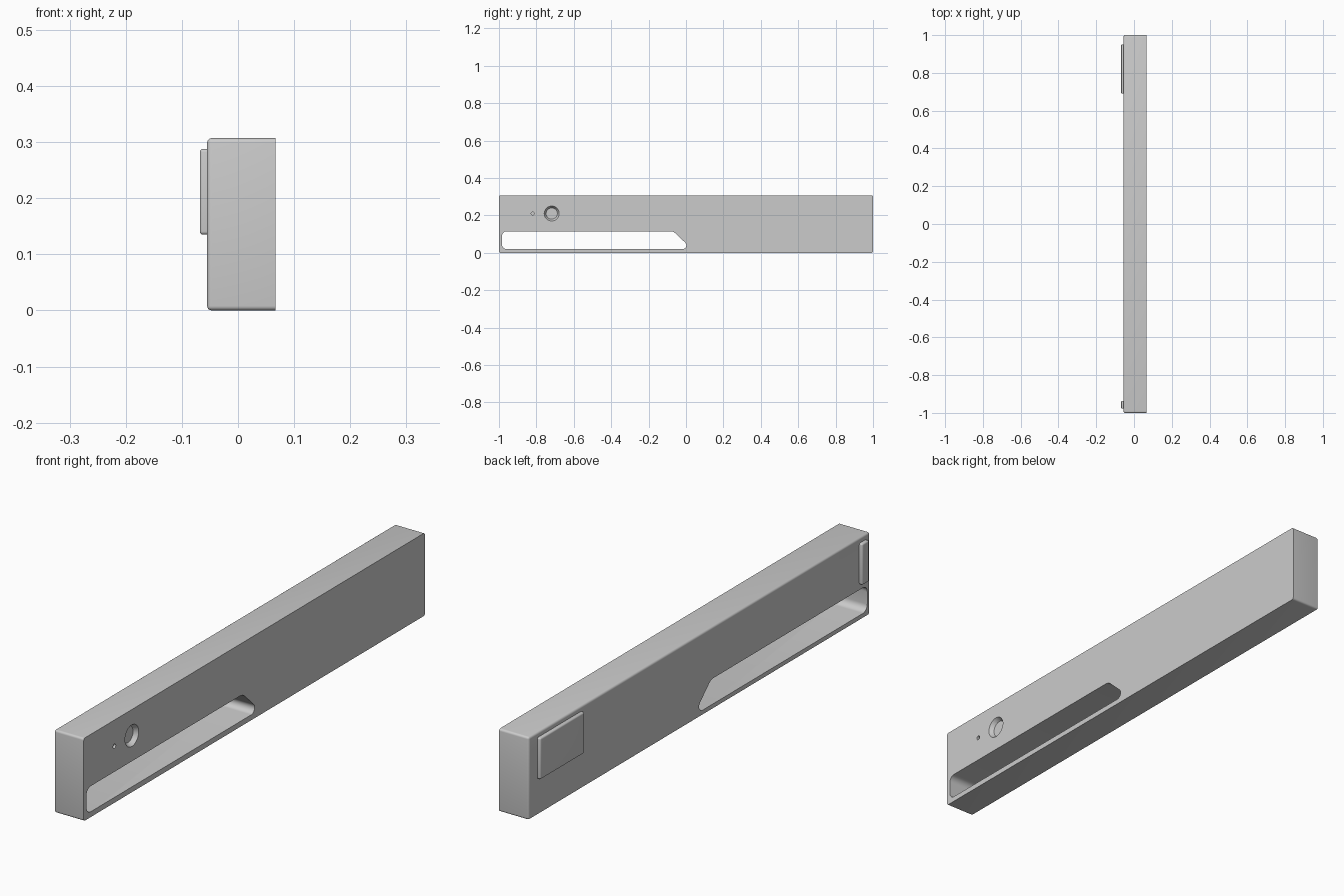
import bpy, bmesh, math
from mathutils import Vector, Matrix

if "Cube" in bpy.data.objects:
    bpy.data.objects.remove(bpy.data.objects["Cube"])

X0, X1, H = -0.055, 0.067, 0.307


def add_object(name, bm):
    bmesh.ops.recalc_face_normals(bm, faces=bm.faces[:])
    mesh = bpy.data.meshes.new(name)
    bm.to_mesh(mesh)
    bm.free()
    ob = bpy.data.objects.new(name, mesh)
    bpy.context.collection.objects.link(ob)
    return ob


def rounded_box(name, lo, hi, radius, flat_side_x):
    """Box with every edge rounded except the rim at x = flat_side_x."""
    bm = bmesh.new()
    bmesh.ops.create_cube(bm, size=1)
    for v in bm.verts:
        v.co = Vector([(a + b) / 2 + c * (b - a) for a, b, c in zip(lo, hi, v.co)])
    edges = [e for e in bm.edges
             if not all(abs(v.co.x - flat_side_x) < 1e-5 for v in e.verts)]
    bmesh.ops.bevel(bm, geom=edges, offset=radius, segments=4, profile=0.5,
                    affect='EDGES')
    return add_object(name, bm)


def fillet(points, radii, steps=8):
    """Round each corner of a 2D polygon with an arc."""
    out = []
    for i, p in enumerate(points):
        p, r = Vector(p), radii[i]
        a = (Vector(points[i - 1]) - p).normalized()
        b = (Vector(points[(i + 1) % len(points)]) - p).normalized()
        half = a.angle(b) / 2
        centre = p + (a + b).normalized() * r / math.sin(half)
        start = p + a * r / math.tan(half) - centre
        end = p + b * r / math.tan(half) - centre
        sweep = math.pi - 2 * half
        for k in range(steps + 1):
            t = k / steps
            d = (start * math.sin((1 - t) * sweep) + end * math.sin(t * sweep)) / math.sin(sweep)
            out.append(centre + d)
    return out


def cut(target, cutter):
    cutter.hide_render = True
    mod = target.modifiers.new(cutter.name, 'BOOLEAN')
    mod.operation = 'DIFFERENCE'
    mod.solver = 'EXACT'
    mod.object = cutter
    bpy.context.view_layer.objects.active = target
    bpy.ops.object.modifier_apply(modifier=mod.name)
    bpy.data.objects.remove(cutter)


def recess(name, y, z, r_top, r_bottom, depth):
    """Tapered plug that sinks a round recess into the +x face."""
    bm = bmesh.new()
    extra = 0.01
    slope = (r_top - r_bottom) / depth
    place = Matrix.Translation((X1 + (extra - depth) / 2, y, z)) @ Matrix.Rotation(math.pi / 2, 4, 'Y')
    bmesh.ops.create_cone(bm, cap_ends=True, segments=48, radius1=r_bottom,
                          radius2=r_top + slope * extra, depth=depth + extra,
                          matrix=place)
    return add_object(name, bm)


# Main bar, rounded at the back and ends, crisp on the +x face
body = rounded_box("bar_body", (X0, -1, 0), (X1, 1, H), 0.008, X1)

# Long handle slot with a slanted end
profile = fillet([(-0.984, 0.02), (0.032, 0.02), (-0.068, 0.115), (-0.984, 0.115)],
                 [0.025, 0.02, 0.04, 0.025])
bm = bmesh.new()
face = bm.faces.new([bm.verts.new((-0.2, p.x, p.y)) for p in profile])
ext = bmesh.ops.extrude_face_region(bm, geom=[face])
for v in ext["geom"]:
    if isinstance(v, bmesh.types.BMVert):
        v.co.x = 0.2
cut(body, add_object("slot_cutter", bm))

# Round socket and small pin hole
cut(body, recess("socket_cutter", -0.718, 0.21, 0.04, 0.03, 0.016))
cut(body, recess("pin_cutter", -0.82, 0.21, 0.008, 0.008, 0.012))

# Raised pads on the back face
large_pad = rounded_box("large_pad", (-0.068, 0.69, 0.135), (X0 + 0.002, 0.95, 0.288), 0.006, X0 + 0.002)
small_pad = rounded_box("small_pad", (-0.068, -0.978, 0.135), (X0 + 0.002, -0.937, 0.288), 0.006, X0 + 0.002)

for ob in (body, large_pad, small_pad):
    bpy.ops.object.select_all(action='DESELECT')
    ob.select_set(True)
    bpy.context.view_layer.objects.active = ob
    bpy.ops.object.shade_smooth_by_angle(angle=math.radians(30))
